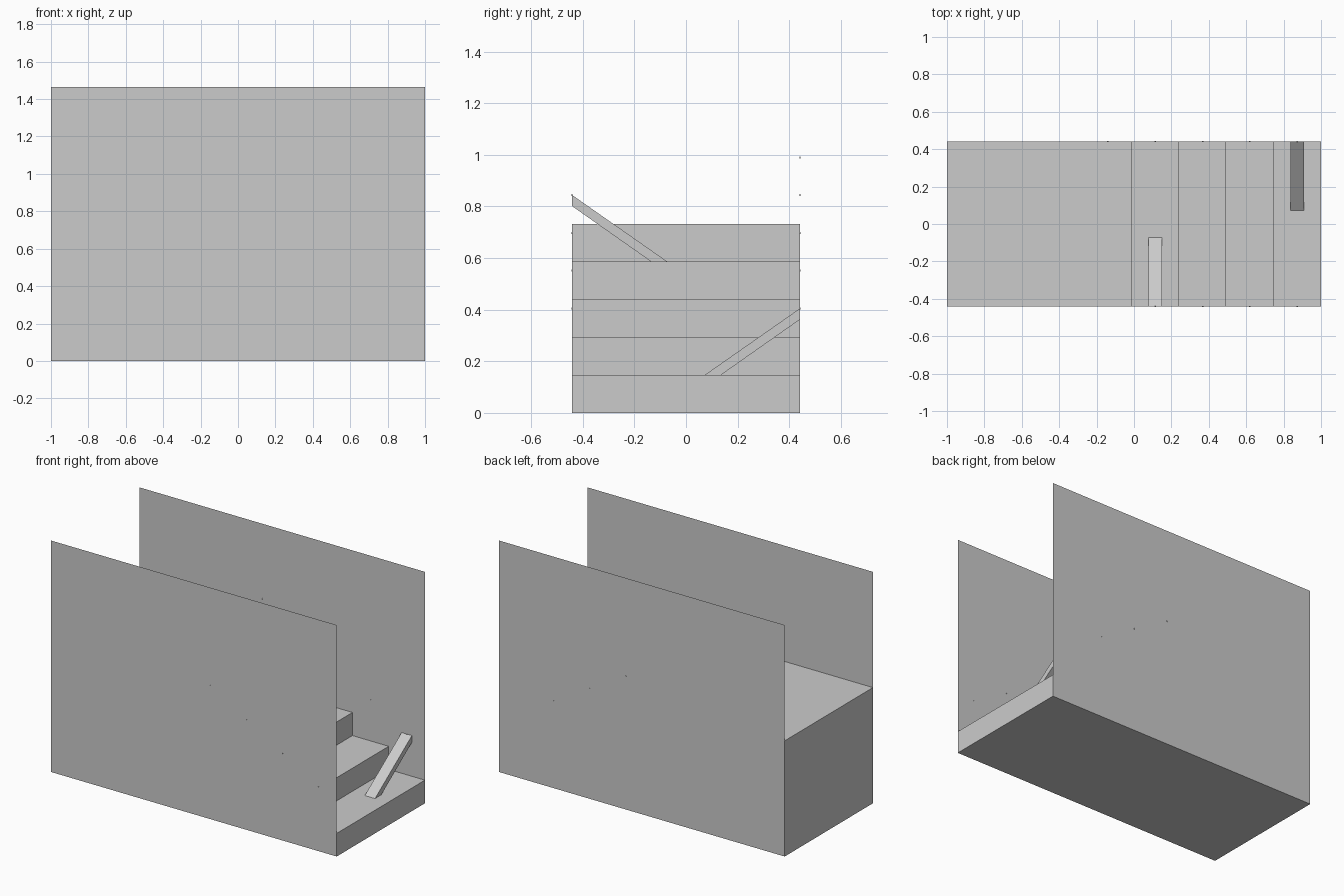
import bpy, bmesh, math

if "Cube" in bpy.data.objects:
    bpy.data.objects.remove(bpy.data.objects["Cube"])

W = 0.441           # half width of the corridor
H = 1.465           # wall height
RISE, RUN = 0.1465, 0.2535


def make(name, verts, faces):
    me = bpy.data.meshes.new(name)
    me.from_pydata(verts, [], faces)
    bm = bmesh.new()
    bm.from_mesh(me)
    bmesh.ops.recalc_face_normals(bm, faces=bm.faces)
    bm.to_mesh(me)
    bm.free()
    ob = bpy.data.objects.new(name, me)
    bpy.context.collection.objects.link(ob)
    return ob


def prism(name, lower, upper):
    n = len(lower)
    faces = [tuple(range(n)), tuple(range(n, 2 * n))]
    faces += [(i, (i + 1) % n, (i + 1) % n + n, i + n) for i in range(n)]
    return make(name, lower + upper, faces)


# Solid staircase: four steps and a long upper landing
profile = [(-1, 0), (1, 0)]
x = 1.0
for i in range(1, 6):
    profile.append((x, RISE * i))
    x = 1 - RUN * i if i < 5 else -1
    profile.append((x, RISE * i))
prism("staircase", [(x, -W, z) for x, z in profile], [(x, W, z) for x, z in profile])

# Paper-thin side walls
for name, y in (("front_wall", -W), ("back_wall", W)):
    make(name, [(-1, y, 0), (1, y, 0), (1, y, H), (-1, y, H)], [(0, 1, 2, 3)])


# Slanted braces from a tread up to a wall
def brace(name, step, side):
    xc = 1 - RUN * (step - 0.5)
    z = RISE * step
    sec = [(0.072, z), (0.135, z), (W, z + 0.215), (W, z + 0.258)]
    prism(name, [(xc - 0.036, side * y, h) for y, h in sec],
          [(xc + 0.036, side * y, h) for y, h in sec])


brace("lower_brace", 1, 1)
brace("upper_brace", 4, -1)

# Tiny pegs through the walls, one above each tread
for side, count in ((-1, 4), (1, 5)):
    for i in range(count):
        bpy.ops.mesh.primitive_cylinder_add(
            vertices=8, radius=0.004, depth=0.004,
            location=(1 - RUN * (i + 0.5), side * W, RISE * (i + 1) + 0.258),
            rotation=(math.pi / 2, 0, 0))
        bpy.context.object.name = "wall_peg"
